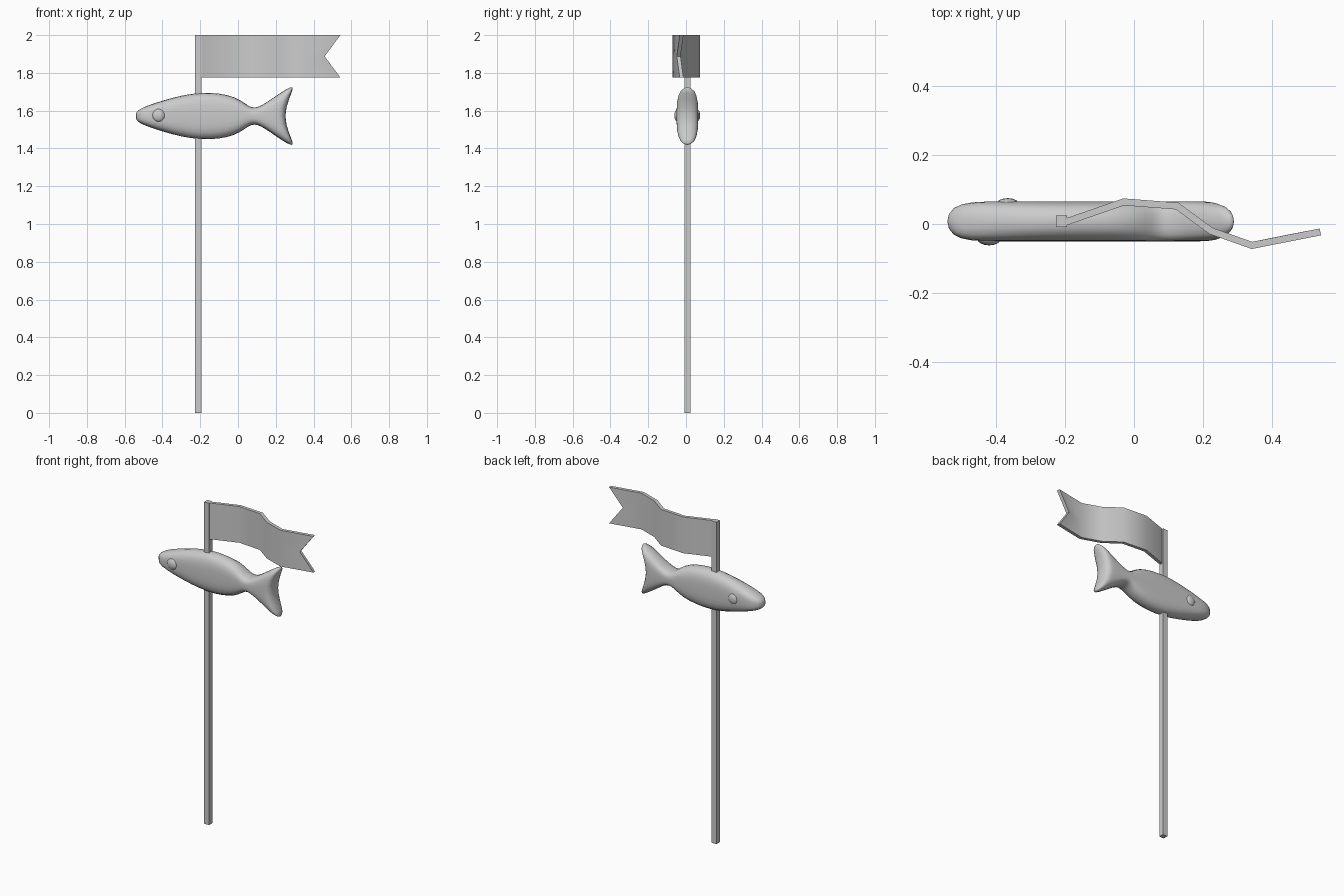
import bpy, bmesh, math

if "Cube" in bpy.data.objects:
    bpy.data.objects.remove(bpy.data.objects["Cube"])

YC = 0.008  # depth of the pole and fish centre plane


def make_object(name, verts, faces):
    mesh = bpy.data.meshes.new(name)
    mesh.from_pydata(verts, [], faces)
    bm = bmesh.new()
    bm.from_mesh(mesh)
    bmesh.ops.recalc_face_normals(bm, faces=bm.faces)
    bm.to_mesh(mesh)
    bm.free()
    ob = bpy.data.objects.new(name, mesh)
    bpy.context.collection.objects.link(ob)
    bpy.ops.object.select_all(action='DESELECT')
    ob.select_set(True)
    bpy.context.view_layer.objects.active = ob
    return ob


def fit(ob, lo, hi):
    """Scale and move the cage so the evaluated surface fills the given box."""
    dg = bpy.context.evaluated_depsgraph_get()
    pts = [v.co.copy() for v in ob.evaluated_get(dg).data.vertices]
    for k in range(3):
        a, b = min(p[k] for p in pts), max(p[k] for p in pts)
        s = (hi[k] - lo[k]) / (b - a)
        for v in ob.data.vertices:
            v.co[k] = lo[k] + (v.co[k] - a) * s
    ob.data.update()


# Square pole
bpy.ops.mesh.primitive_cube_add(size=1, location=(-0.21, YC, 1.0))
pole = bpy.context.object
pole.name = "pole"
pole.scale = (0.033, 0.032, 2.0)

# Waving swallow-tailed flag
path = [(-0.2, 0.005), (-0.03, 0.064), (0.125, 0.052),
        (0.223, -0.02), (0.342, -0.062), (0.54, -0.023)]
notch = (0.457, -0.039)
verts, faces = [], []
for i, p in enumerate(path):
    mid = notch if i == len(path) - 1 else p
    verts += [(*p, 1.775), (*mid, 1.8875), (*p, 2.0)]
for i in range(len(path) - 1):
    for j in range(2):
        a = i * 3 + j
        faces.append((a, a + 3, a + 4, a + 1))
flag = make_object("flag", verts, faces)
solid = flag.modifiers.new("thickness", 'SOLIDIFY')
solid.thickness = 0.02
solid.offset = 0
solid.use_even_offset = True
bpy.ops.object.modifier_apply(modifier=solid.name)
bpy.ops.object.shade_smooth_by_angle(angle=math.radians(40))

# Fish body and forked tail: columns of (outer x, middle x, half height)
columns = [(-0.55, -0.55, 0.033), (-0.4, -0.4, 0.088), (-0.2, -0.2, 0.14),
           (0.0, 0.0, 0.112), (0.07, 0.06, 0.03), (0.14, 0.12, 0.065),
           (0.235, 0.17, 0.135), (0.33, 0.215, 0.19)]
verts, faces = [], []
for xo, xm, h in columns:
    verts += [(xo, -0.06, h), (xm, -0.06, 0), (xo, -0.06, -h),
              (xo, 0.06, -h), (xm, 0.06, 0), (xo, 0.06, h)]
n = len(columns)
for i in range(n - 1):
    for j in range(6):
        a, b = i * 6 + j, i * 6 + (j + 1) % 6
        faces.append((a, b, b + 6, a + 6))
for e in (0, (n - 1) * 6):
    faces += [(e, e + 1, e + 4, e + 5), (e + 1, e + 2, e + 3, e + 4)]
fish = make_object("fish_body", verts, faces)
sub = fish.modifiers.new("smooth", 'SUBSURF')
sub.levels = sub.render_levels = 2
fit(fish, (-0.541, -0.05, 1.419), (0.29, 0.065, 1.724))
bpy.ops.object.shade_smooth()

# Flattened eyes
for name, x, y in (("front_eye", -0.42, -0.042), ("back_eye", -0.366, 0.055)):
    bpy.ops.mesh.primitive_uv_sphere_add(segments=16, ring_count=8, radius=1,
                                         location=(x, y, 1.575))
    eye = bpy.context.object
    eye.name = name
    eye.scale = (0.035, 0.02, 0.035)
    bpy.ops.object.shade_smooth()
